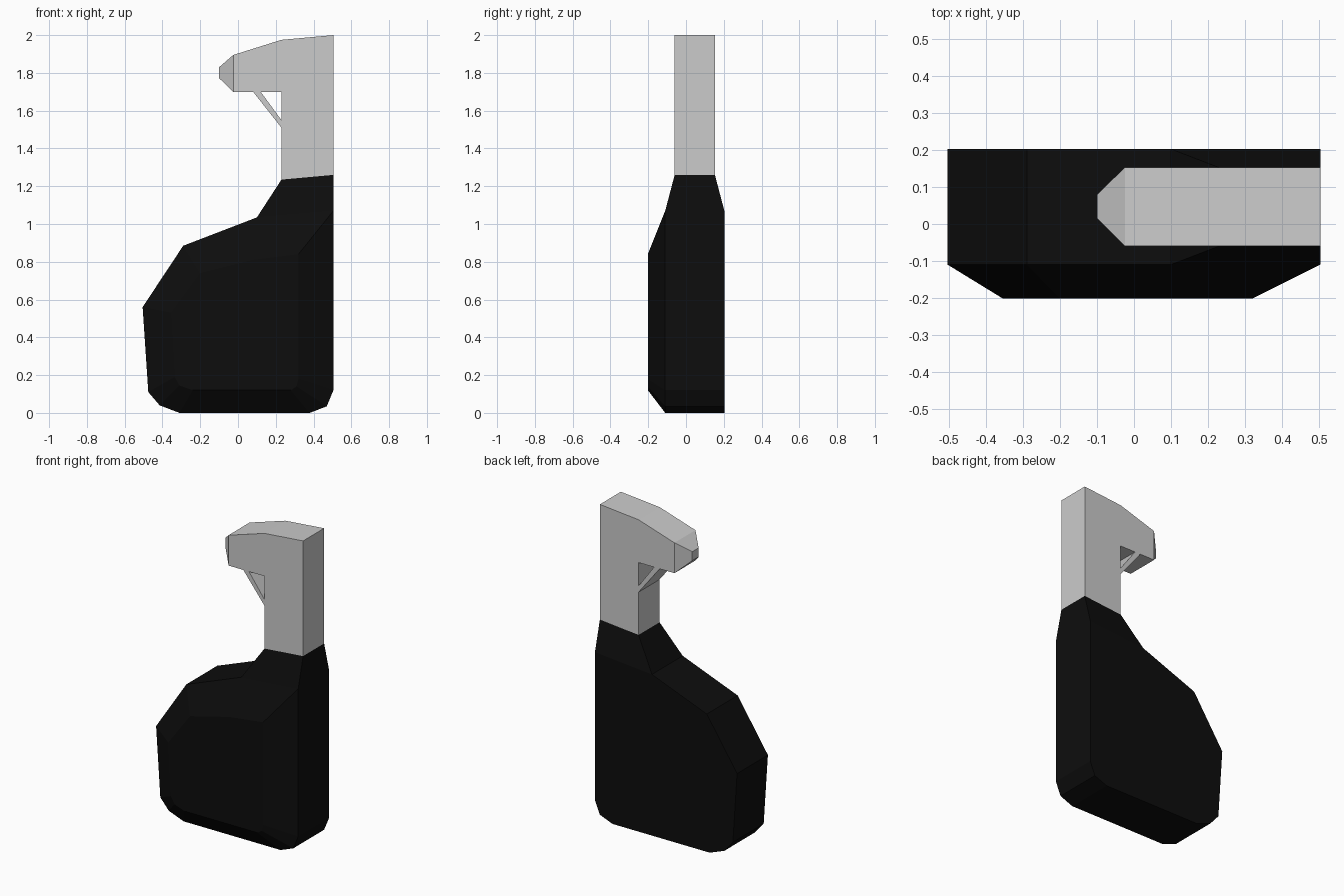
import bpy
import bmesh
from mathutils import Vector

if "Cube" in bpy.data.objects:
    bpy.data.objects.remove(bpy.data.objects["Cube"])


def loft(rings):
    """Closed solid through XZ profiles, each given as (y, points)."""
    bm = bmesh.new()
    loops = [[bm.verts.new((x, y, z)) for x, z in pts] for y, pts in rings]
    bands = []
    for a, b in zip(loops, loops[1:]):
        n = len(a)
        bands.append([bm.faces.new((a[i], a[(i + 1) % n], b[(i + 1) % n], b[i]))
                      for i in range(n)])
    bm.faces.new(loops[0])
    bm.faces.new(loops[-1])
    return bm, bands


def pull(bm, face, move):
    """Extrude one face and place its corners with move(co)."""
    new = bmesh.ops.extrude_discrete_faces(bm, faces=[face])["faces"][0]
    for v in new.verts:
        v.co = Vector(move(v.co))


def finish(bm, name, mat=None):
    bmesh.ops.recalc_face_normals(bm, faces=bm.faces[:])
    mesh = bpy.data.meshes.new(name)
    bm.to_mesh(mesh)
    bm.free()
    obj = bpy.data.objects.new(name, mesh)
    bpy.context.collection.objects.link(obj)
    if mat:
        mesh.materials.append(mat)
    return obj


black = bpy.data.materials.new("black_plastic")
black.diffuse_color = (0.004, 0.004, 0.004, 1)
black.use_nodes = True
black.node_tree.nodes["Principled BSDF"].inputs["Base Color"].default_value = black.diffuse_color

Y0, Y1 = -0.06, 0.153  # width of neck and head

# Bottle: flat back, bevelled front, tapered shoulder up to the neck
outer = [(0.505, 1.07), (0.10, 1.035), (-0.29, 0.885), (-0.505, 0.56),
         (-0.475, 0.11), (-0.415, 0.04), (-0.31, 0), (0.38, 0),
         (0.47, 0.035), (0.505, 0.12)]
inner = [(0.32, 0.84), (0.08, 0.81), (-0.20, 0.74), (-0.355, 0.53),
         (-0.335, 0.19), (-0.31, 0.145), (-0.24, 0.12), (0.28, 0.12),
         (0.31, 0.14), (0.32, 0.18)]
bm, bands = loft([(0.203, outer), (-0.11, outer), (-0.202, inner)])
pull(bm, bands[0][0], lambda c: (0.505 if c.x > 0.3 else 0.23,
                                 Y1 if c.y > 0 else Y0,
                                 1.26 if c.x > 0.3 else 1.235))
finish(bm, "bottle", black)

# Spray head with a tapered nozzle
head = [(-0.025, 1.70), (-0.025, 1.895), (0.23, 1.975), (0.505, 2.0),
        (0.505, 1.26), (0.23, 1.235), (0.23, 1.70)]
bm, bands = loft([(Y0, head), (Y1, head)])
pull(bm, bands[0][0], lambda c: (-0.10, 0.08 if c.y > 0 else 0.015,
                                 1.83 if c.z > 1.8 else 1.772))
finish(bm, "spray_head")

# Trigger strut
strut = [(0.08, 1.70), (0.12, 1.70), (0.23, 1.55), (0.23, 1.51)]
bm, _ = loft([(Y0, strut), (Y1, strut)])
finish(bm, "trigger")
